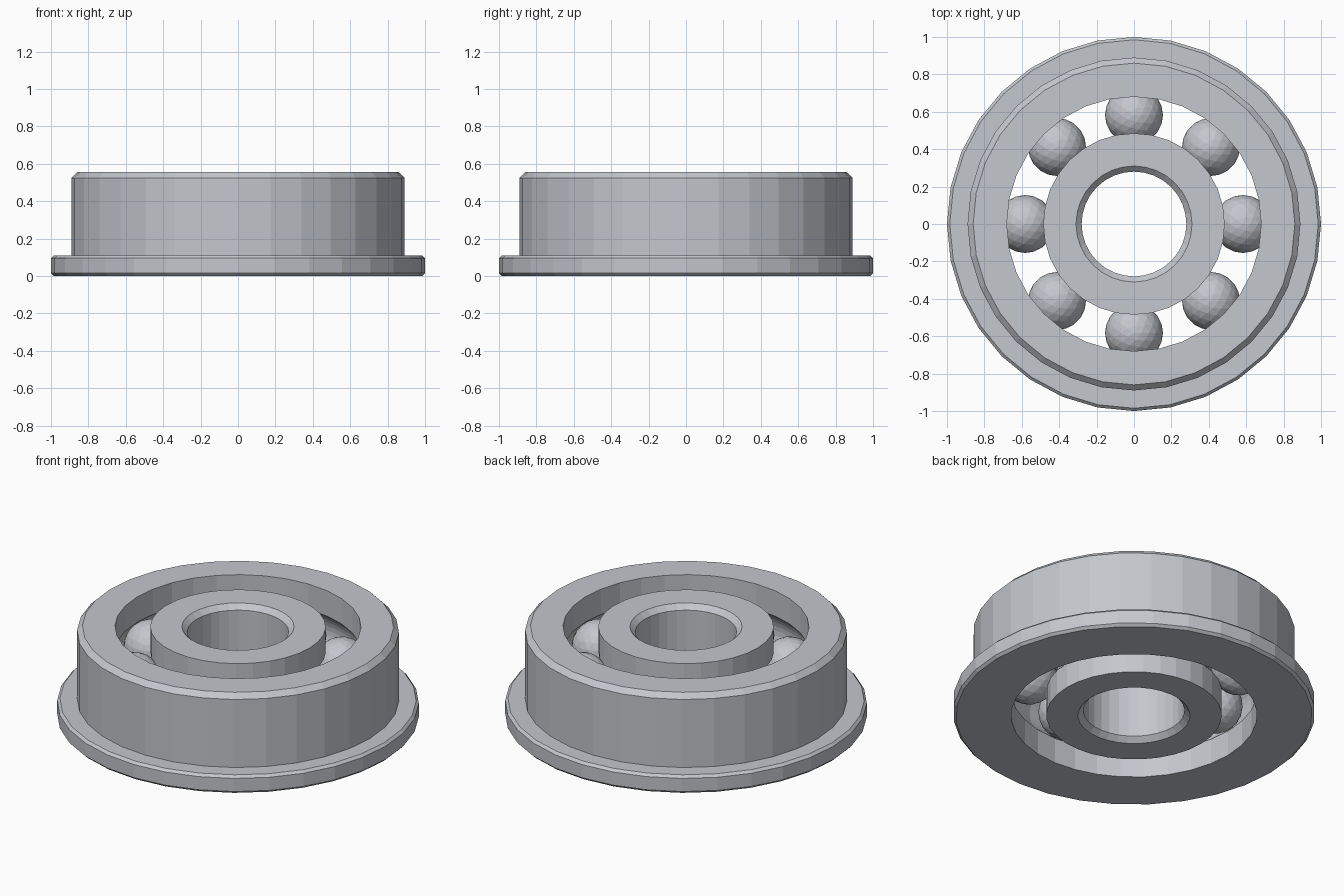
import bpy, bmesh
from math import sin, cos, pi, acos

SIDES = 32
HEIGHT = 0.555
MID = HEIGHT / 2
PITCH = 0.582      # radius of the circle of ball centres
BALL = 0.155
GROOVE = 0.157
OUTER_WALL = 0.68  # inside of the outer ring
INNER_WALL = 0.485  # outside of the inner ring

cube = bpy.data.objects.get("Cube")
if cube:
    bpy.data.objects.remove(cube, do_unlink=True)

steel = bpy.data.materials.new("steel_grey")
steel.use_nodes = True
colour = (0.55, 0.57, 0.61, 1)
steel.diffuse_color = colour
steel.node_tree.nodes["Principled BSDF"].inputs["Base Color"].default_value = colour


def finish(name, bm):
    mesh = bpy.data.meshes.new(name)
    bmesh.ops.recalc_face_normals(bm, faces=bm.faces)
    bm.to_mesh(mesh)
    bm.free()
    mesh.materials.append(steel)
    obj = bpy.data.objects.new(name, mesh)
    bpy.context.collection.objects.link(obj)
    return obj


def ring(name, profile):
    """Turn a closed (radius, height) profile around the z axis."""
    bm = bmesh.new()
    loops = []
    for i in range(SIDES):
        a = 2 * pi * i / SIDES
        loops.append([bm.verts.new((r * cos(a), r * sin(a), z)) for r, z in profile])
    n = len(profile)
    for i in range(SIDES):
        p, q = loops[i], loops[(i + 1) % SIDES]
        for j in range(n):
            k = (j + 1) % n
            bm.faces.new((p[j], q[j], q[k], p[k]))
    return finish(name, bm)


def groove(wall, steps=10):
    """Ball track cut into a wall, listed from bottom to top."""
    offset = wall - PITCH
    side = 1 if offset > 0 else -1
    half = acos(abs(offset) / GROOVE)
    angles = [half * (2 * i / steps - 1) for i in range(steps + 1)]
    return [(PITCH + side * GROOVE * cos(a), MID + GROOVE * sin(a)) for a in angles]


# Outer ring with chamfered flange, chamfered top rim and ball track
ring("outer_ring", [
    (OUTER_WALL, 0), (0.985, 0), (1.0, 0.015), (1.0, 0.095), (0.985, 0.11),
    (0.89, 0.11), (0.89, 0.525), (0.86, HEIGHT), (OUTER_WALL, HEIGHT),
] + groove(OUTER_WALL)[::-1])

# Inner ring with ball track and chamfered bore
ring("inner_ring", [
    (0.31, 0), (INNER_WALL, 0)] + groove(INNER_WALL) + [
    (INNER_WALL, HEIGHT), (0.31, HEIGHT), (0.28, HEIGHT - 0.03), (0.28, 0.03),
])

# Balls evenly spaced between the rings
for i in range(8):
    a = 2 * pi * i / 8
    bm = bmesh.new()
    bmesh.ops.create_icosphere(bm, subdivisions=3, radius=BALL)
    ball = finish(f"ball_{i + 1}", bm)
    ball.location = (PITCH * cos(a), PITCH * sin(a), MID)
